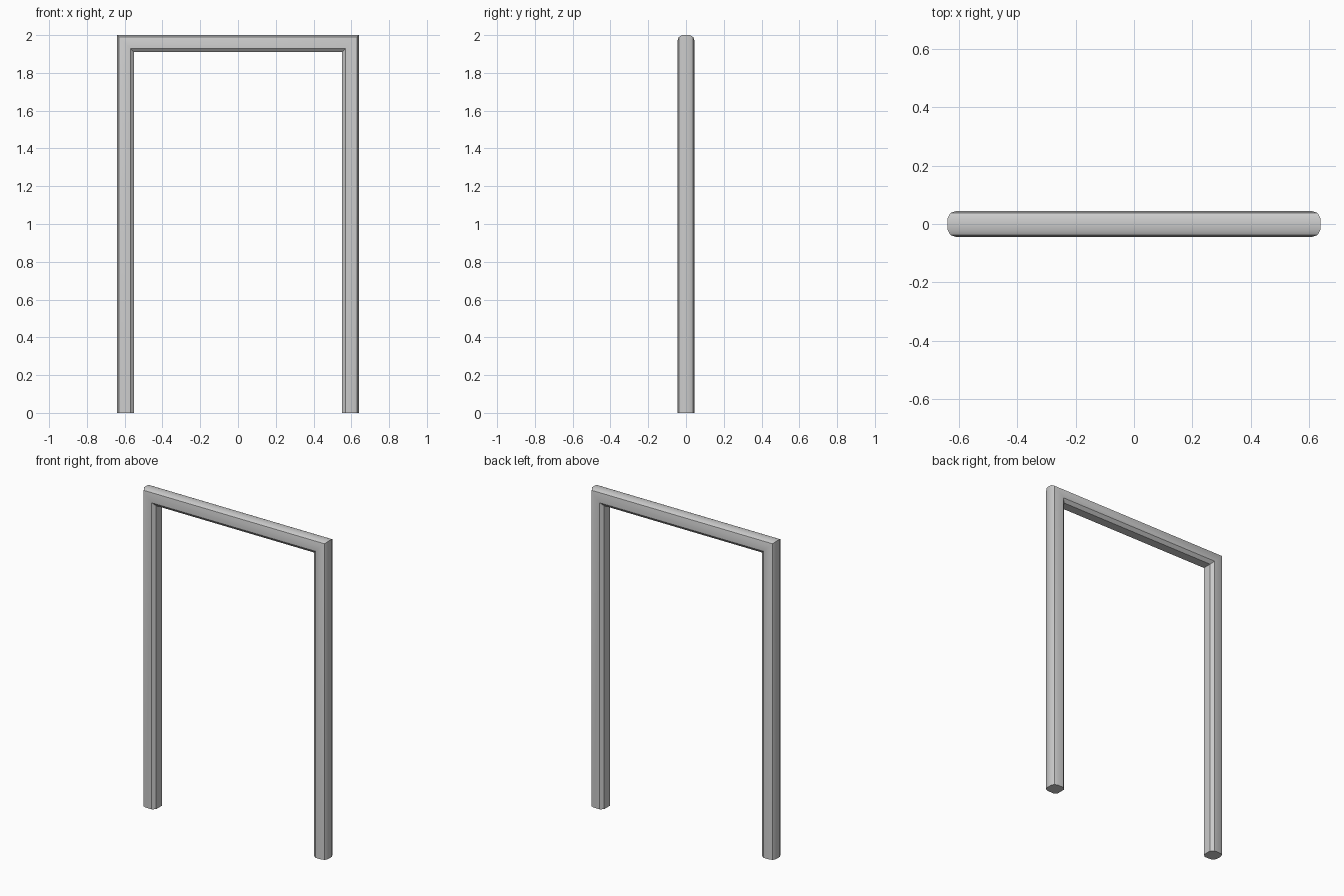
import bpy, bmesh

if "Cube" in bpy.data.objects:
    bpy.data.objects.remove(bpy.data.objects["Cube"])

# Cross-section: (offset outwards from the frame centreline, y)
half = [(-0.045, 0.028), (-0.025, 0.045), (0.015, 0.045), (0.035, 0.038), (0.045, 0.02)]
profile = half + [(o, -y) for o, y in reversed(half)]

# Centreline of the frame: (x, z, outward x, outward z), mitred at the top corners
X, Z = 0.595, 1.955
path = [(-X, 0, -1, 0), (-X, Z, -1, 1), (X, Z, 1, 1), (X, 0, 1, 0)]

# Sweep the profile along both posts and the top bar
bm = bmesh.new()
rings = [[bm.verts.new((x + ox * o, y, z + oz * o)) for o, y in profile]
         for x, z, ox, oz in path]
n = len(profile)
for a, b in zip(rings, rings[1:]):
    for i in range(n):
        j = (i + 1) % n
        bm.faces.new((a[i], a[j], b[j], b[i]))

# Closed feet
bm.faces.new(rings[0])
bm.faces.new(rings[-1])
bmesh.ops.recalc_face_normals(bm, faces=bm.faces)

mesh = bpy.data.meshes.new("door_frame")
bm.to_mesh(mesh)
bm.free()
frame = bpy.data.objects.new("door_frame", mesh)
bpy.context.collection.objects.link(frame)

# Soft outer rounding, crisp inner bevels and mitres
bpy.context.view_layer.objects.active = frame
frame.select_set(True)
bpy.ops.object.shade_smooth_by_angle(angle=0.6)
